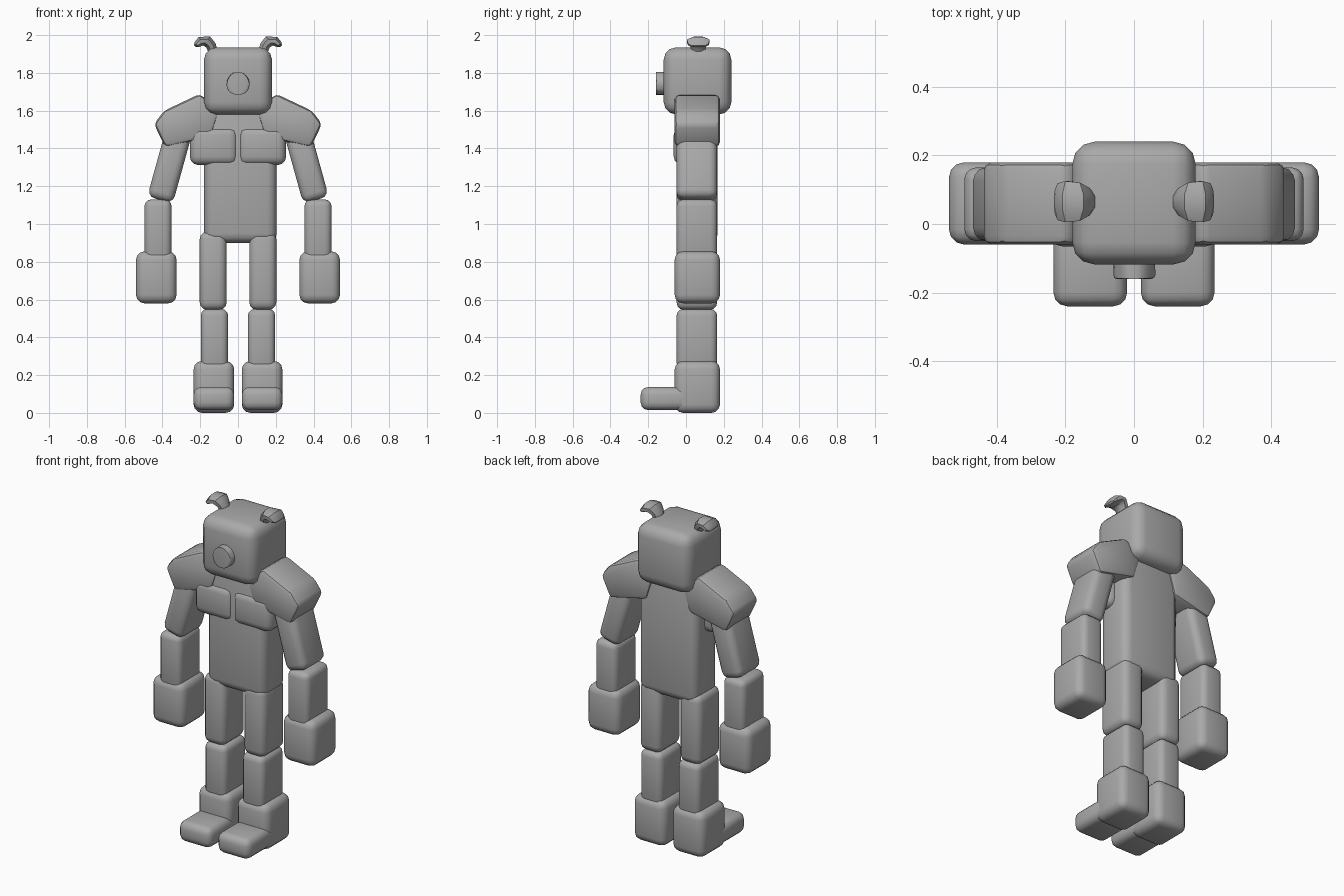
import bpy, bmesh, math
from mathutils import Matrix

if "Cube" in bpy.data.objects:
    bpy.data.objects.remove(bpy.data.objects["Cube"])

grey = bpy.data.materials.new("plain grey")
grey.diffuse_color = (0.4, 0.4, 0.4, 1)
grey.use_nodes = True
grey.node_tree.nodes["Principled BSDF"].inputs["Base Color"].default_value = grey.diffuse_color


def finish(name, bm, bevel, segments=3):
    """Turn a bmesh into a rounded, smooth-shaded object."""
    bmesh.ops.recalc_face_normals(bm, faces=bm.faces)
    if bevel:
        bmesh.ops.bevel(bm, geom=bm.edges[:], offset=bevel, segments=segments,
                        profile=0.5, affect='EDGES', clamp_overlap=True)
    mesh = bpy.data.meshes.new(name)
    bm.to_mesh(mesh)
    bm.free()
    mesh.materials.append(grey)
    obj = bpy.data.objects.new(name, mesh)
    bpy.context.collection.objects.link(obj)
    bpy.ops.object.select_all(action='DESELECT')
    obj.select_set(True)
    bpy.context.view_layer.objects.active = obj
    bpy.ops.object.shade_smooth_by_angle(angle=math.radians(40))
    return obj


def box(name, x, y, z, bevel, tilt=0):
    """Rounded box from (min, max) ranges, tilted about its centre in the front plane."""
    bm = bmesh.new()
    bmesh.ops.create_cube(bm, size=1)
    size = [r[1] - r[0] for r in (x, y, z)]
    centre = [(r[0] + r[1]) / 2 for r in (x, y, z)]
    bm.transform(Matrix.Translation(centre) @ Matrix.Rotation(tilt, 4, 'Y')
                 @ Matrix.Diagonal((*size, 1)))
    return finish(name, bm, bevel)


def slab(name, profile, y, bevel, side):
    """Front-plane outline extruded through a y range."""
    bm = bmesh.new()
    a = [bm.verts.new((side * px, y[0], pz)) for px, pz in profile]
    b = [bm.verts.new((side * px, y[1], pz)) for px, pz in profile]
    bm.faces.new(a)
    bm.faces.new(b[::-1])
    n = len(a)
    for i in range(n):
        bm.faces.new((a[i], b[i], b[(i + 1) % n], a[(i + 1) % n]))
    return finish(name, bm, bevel, 2)


def ear(name, side):
    """Ear: square rings swept along an outward-curling path, flaring from a thin base."""
    # x, z, direction angle, half thickness, half depth
    rings = [(0.132, 1.91, 80, 0.024, 0.034), (0.143, 1.945, 65, 0.027, 0.042),
             (0.165, 1.968, 35, 0.030, 0.056), (0.195, 1.968, -30, 0.026, 0.060),
             (0.218, 1.950, -45, 0.017, 0.054), (0.229, 1.942, -45, 0.006, 0.036)]
    bm = bmesh.new()
    loops = []
    for x, z, deg, t, d in rings:
        nx, nz = -math.sin(math.radians(deg)), math.cos(math.radians(deg))
        loop = []
        for k in range(8):
            ang = math.radians(22.5 + 45 * k)
            u, v = 1.08 * math.cos(ang), 1.08 * math.sin(ang)
            loop.append(bm.verts.new((side * (x + nx * t * u), 0.065 + d * v, z + nz * t * u)))
        loops.append(loop)
    for a, b in zip(loops, loops[1:]):
        for i in range(8):
            j = (i + 1) % 8
            bm.faces.new((a[i], a[j], b[j], b[i]))
    bm.faces.new(loops[0])
    bm.faces.new(loops[-1])
    return finish(name, bm, 0)


# Head and nose
box("head", (-0.18, 0.18), (-0.118, 0.24), (1.58, 1.935), 0.065)
bm = bmesh.new()
bmesh.ops.create_cone(bm, cap_ends=True, segments=24, radius1=0.061, radius2=0.061, depth=0.08)
bm.transform(Matrix.Translation((0, -0.12, 1.745)) @ Matrix.Rotation(math.pi / 2, 4, 'X'))
rims = [e for e in bm.edges if all(abs(v.co.y + 0.16) < 0.001 for v in e.verts)]
bmesh.ops.bevel(bm, geom=rims, offset=0.01, segments=2, profile=0.5, affect='EDGES')
finish("nose", bm, 0)

# Torso
box("torso", (-0.18, 0.205), (-0.05, 0.168), (0.90, 1.63), 0.05)

limb_y, wide_y = (-0.05, 0.165), (-0.06, 0.18)
for side, label in ((-1, "left"), (1, "right")):
    def span(a, b):
        return (a, b) if side > 0 else (-b, -a)

    ear(f"{label}_ear", side)
    box(f"{label}_chest", span(0.0, 0.255), (-0.065, 0.08), (1.312, 1.515), 0.045)

    # Arm
    slab(f"{label}_shoulder",
         [(0.20, 1.69), (0.39, 1.60), (0.445, 1.53), (0.385, 1.405), (0.14, 1.46), (0.10, 1.59)],
         wide_y, 0.025, side)
    box(f"{label}_upper_arm", span(0.288, 0.428), limb_y, (1.12, 1.53), 0.04, -side * 0.27)
    box(f"{label}_forearm", span(0.352, 0.495), limb_y, (0.80, 1.13), 0.035)
    box(f"{label}_hand", span(0.325, 0.54), wide_y, (0.58, 0.855), 0.045)

    # Leg
    box(f"{label}_thigh", span(0.06, 0.203), limb_y, (0.545, 0.96), 0.04)
    box(f"{label}_shin", span(0.052, 0.197), limb_y, (0.23, 0.55), 0.035)
    box(f"{label}_ankle", span(0.02, 0.235), wide_y, (0.0, 0.275), 0.045)
    box(f"{label}_toe", span(0.02, 0.235), (-0.24, 0.02), (0.015, 0.137), 0.04)
